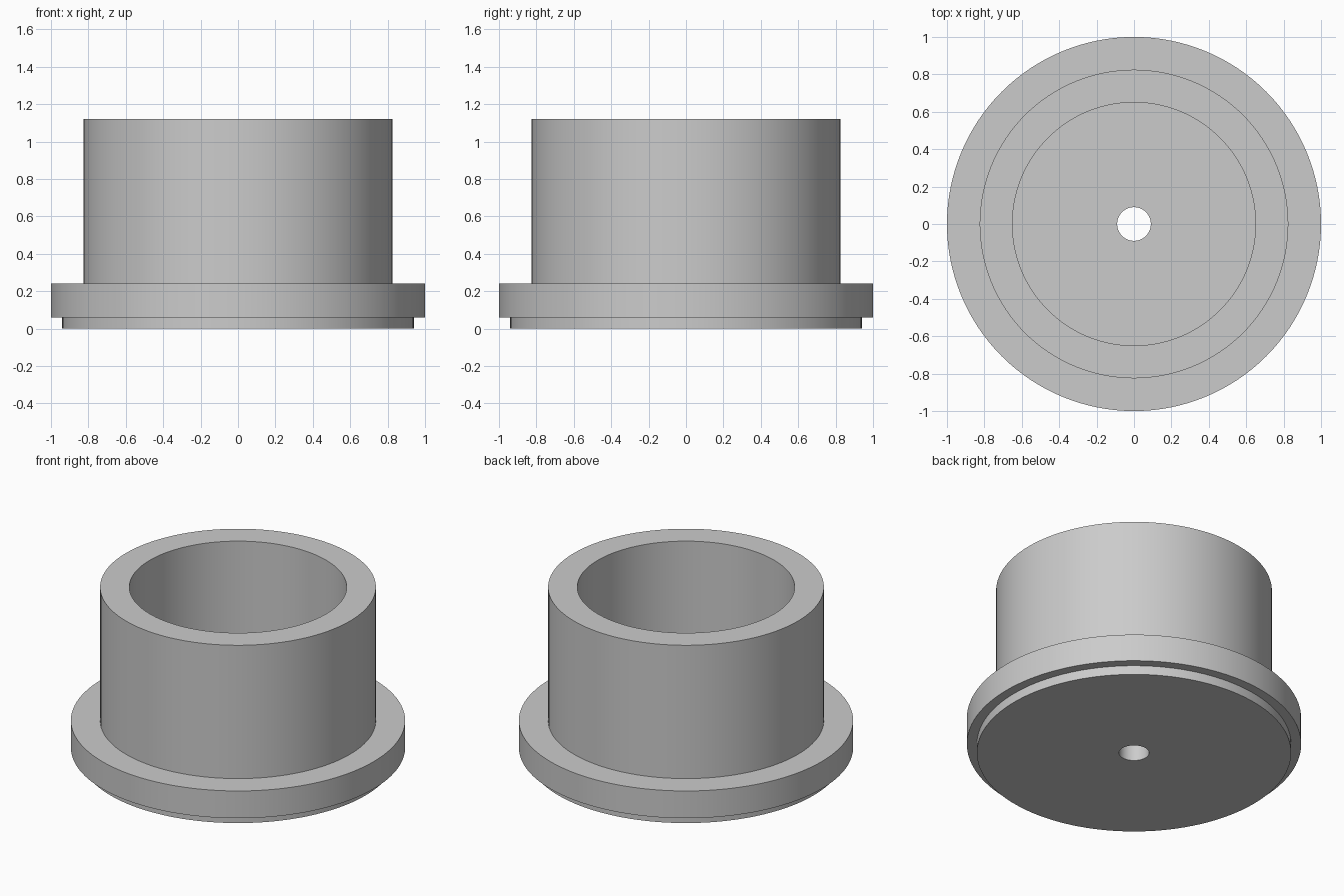
import bpy, bmesh, math

cube = bpy.data.objects.get("Cube")
if cube:
    bpy.data.objects.remove(cube, do_unlink=True)

SEGMENTS = 128

grey = bpy.data.materials.new("light grey")
grey.use_nodes = True
colour = (0.6, 0.6, 0.6, 1)
grey.diffuse_color = colour
grey.node_tree.nodes["Principled BSDF"].inputs["Base Color"].default_value = colour


def lathe(name, profile, material):
    """Revolve a closed (radius, height) profile around the z axis."""
    bm = bmesh.new()
    rings = []
    for radius, z in profile:
        angles = [math.tau * i / SEGMENTS for i in range(SEGMENTS)]
        rings.append([bm.verts.new((radius * math.cos(a), radius * math.sin(a), z))
                      for a in angles])
    for lower, upper in zip(rings, rings[1:] + rings[:1]):
        for i in range(SEGMENTS):
            j = (i + 1) % SEGMENTS
            bm.faces.new((lower[i], lower[j], upper[j], upper[i]))
    bmesh.ops.recalc_face_normals(bm, faces=bm.faces)
    mesh = bpy.data.meshes.new(name)
    bm.to_mesh(mesh)
    bm.free()
    mesh.materials.append(material)
    obj = bpy.data.objects.new(name, mesh)
    bpy.context.collection.objects.link(obj)
    bpy.ops.object.select_all(action="DESELECT")
    obj.select_set(True)
    bpy.context.view_layer.objects.active = obj
    bpy.ops.object.shade_smooth_by_angle(angle=math.radians(30))
    return obj


# Radii and heights of the cup
hole, bore, wall, step, flange = 0.09, 0.65, 0.825, 0.94, 1.0
step_top, flange_top, floor, rim = 0.06, 0.24, 0.24, 1.12

# Flanged cup: stepped foot, flange, tube wall, bore and drilled floor
lathe("flanged_cup", [
    (hole, 0), (step, 0), (step, step_top), (flange, step_top),
    (flange, flange_top), (wall, flange_top), (wall, rim),
    (bore, rim), (bore, floor), (hole, floor),
], grey)
